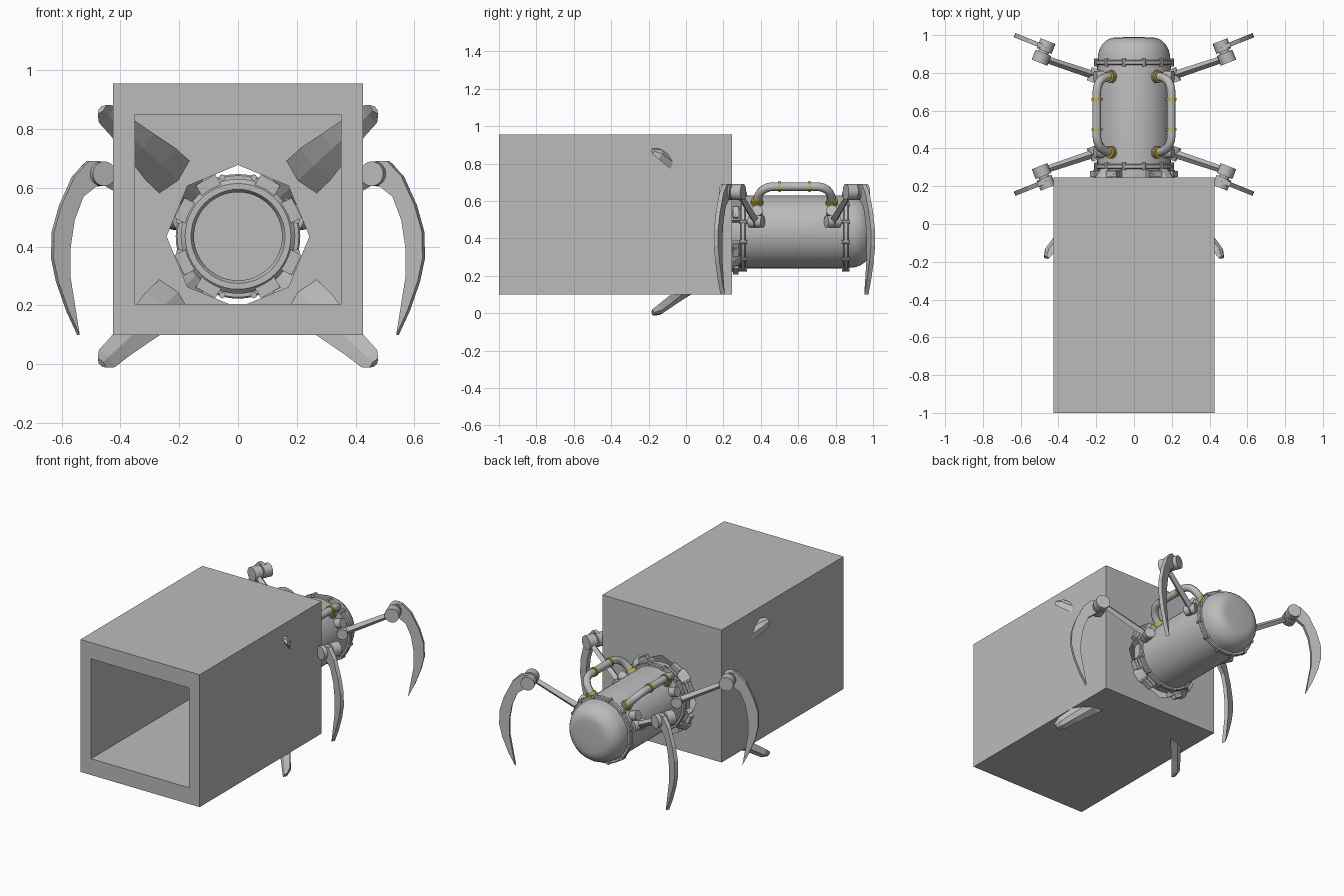
import bpy, bmesh
from math import pi, sin, cos, radians
from mathutils import Vector, Matrix

if "Cube" in bpy.data.objects:
    bpy.data.objects.remove(bpy.data.objects["Cube"])

AXIS_Z = 0.435   # height of the body axis
MID_Y = 0.58     # middle of the body, front and rear legs mirror about it


def material(name, color):
    m = bpy.data.materials.new(name)
    m.use_nodes = True
    m.diffuse_color = color
    m.node_tree.nodes["Principled BSDF"].inputs["Base Color"].default_value = color
    return m


GREY = material("plain grey", (0.5, 0.5, 0.5, 1))
YELLOW = material("band yellow", (0.62, 0.46, 0.02, 1))


def finish(bm, name, mat=GREY, smooth=True):
    bmesh.ops.recalc_face_normals(bm, faces=bm.faces)
    mesh = bpy.data.meshes.new(name)
    bm.to_mesh(mesh)
    bm.free()
    mesh.materials.append(mat)
    if smooth:
        mesh.polygons.foreach_set("use_smooth", [True] * len(mesh.polygons))
        mesh.set_sharp_from_angle(angle=radians(35))
    ob = bpy.data.objects.new(name, mesh)
    bpy.context.collection.objects.link(ob)
    return ob


def rod(bm, a, b, r, segs=20, r2=None):
    a, b = Vector(a), Vector(b)
    turn = (b - a).to_track_quat('Z', 'Y').to_matrix().to_4x4()
    bmesh.ops.create_cone(bm, cap_ends=True, segments=segs, radius1=r, radius2=r2 or r,
                          depth=(b - a).length, matrix=Matrix.Translation((a + b) / 2) @ turn)


def box(bm, lo, hi, matrix=Matrix()):
    lo, hi = Vector(lo), Vector(hi)
    bmesh.ops.create_cube(bm, size=1, matrix=matrix @ Matrix.Translation((lo + hi) / 2)
                          @ Matrix.Diagonal((*(hi - lo), 1)))


def skin(bm, rings, closed=True):
    """Join rings of points with quads and cap both ends."""
    vs = [[bm.verts.new(p) for p in ring] for ring in rings]
    n = len(vs[0])
    for r0, r1 in zip(vs, vs[1:]):
        for i in range(n):
            j = (i + 1) % n
            bm.faces.new((r0[i], r0[j], r1[j], r1[i]))
    bm.faces.new(vs[0])
    bm.faces.new(vs[-1])


def polar(r, angle, y):
    return Vector((r * cos(angle), y, AXIS_Z + r * sin(angle)))


def lathe(bm, profile, segs=48):
    skin(bm, [[polar(r, 2 * pi * i / segs, y) for i in range(segs)] for r, y in profile])


# Open-fronted housing with an octagonal hole in its back wall
bm = bmesh.new()
box(bm, (-0.426, -1, 0.10), (0.426, 0.245, 0.955))
housing = finish(bm, "housing", smooth=False)
bm = bmesh.new()
box(bm, (-0.35, -1.1, 0.205), (0.35, 0.16, 0.85))
room_cutter = finish(bm, "room_cutter", smooth=False)
bm = bmesh.new()
lathe(bm, [(0.243, 0.1), (0.243, 0.35)], 8)
hole_cutter = finish(bm, "hole_cutter", smooth=False)
bpy.context.view_layer.objects.active = housing
for cutter in (room_cutter, hole_cutter):
    cutter.hide_render = True
    mod = housing.modifiers.new("cut", 'BOOLEAN')
    mod.operation, mod.object, mod.solver = 'DIFFERENCE', cutter, 'EXACT'
    bpy.ops.object.modifier_apply(modifier=mod.name)
    bpy.data.objects.remove(cutter)

# Body: recessed mouth, barrel and rounded rear dome
bm = bmesh.new()
dome = [(0.1 + 0.092 * cos(t * pi / 16), 0.875 + 0.112 * sin(t * pi / 16)) for t in range(9)]
lathe(bm, [(0.02, 0.34), (0.15, 0.34), (0.15, 0.235), (0.16, 0.22), (0.18, 0.22),
           (0.195, 0.235), (0.195, 0.86)] + dome + [(0.05, 0.989)])
finish(bm, "body")

# Bolted flanges at both ends of the barrel
for name, y, n in (("front_flange", 0.305, 12), ("rear_flange", 0.855, 12)):
    bm = bmesh.new()
    lathe(bm, [(0.15, y - 0.013), (0.207, y - 0.013), (0.212, y - 0.008),
               (0.212, y + 0.008), (0.207, y + 0.013), (0.15, y + 0.013)])
    for i in range(n):
        a = 2 * pi * (i + 0.5) / n
        rod(bm, polar(0.207, a, y - 0.02), polar(0.207, a, y + 0.02), 0.011, 8)
    finish(bm, name)

# Four grabber blades spreading forward from the mouth, with hinge brackets
PATH = [(0.20, 0.275, 0.06), (0.26, 0.20, 0.075), (0.36, 0.09, 0.075),
        (0.45, 0.00, 0.06), (0.55, -0.09, 0.045), (0.61, -0.145, 0.04), (0.632, -0.18, 0.022)]
brackets = bmesh.new()
for i, base in enumerate((43, 137, 223, 317)):
    a = radians(base)
    out = Vector((cos(a), 0, sin(a)))
    side = Vector((-sin(a), 0, cos(a)))
    thick = (out + Vector((0, 1, 0))).normalized()
    rings = []
    for r, y, w in PATH:
        c = polar(r, a, y)
        t = thick * min(0.026, w * 0.6)
        rings.append([c + side * w, c + side * w * 0.35 + t, c - side * w * 0.35 + t,
                      c - side * w, c - t * 0.5])
    bm = bmesh.new()
    skin(bm, rings)
    finish(bm, f"grabber_blade_{i + 1}", smooth=False)
    for off in (-17, 17):
        spin = Matrix.Translation((0, 0, AXIS_Z)) @ Matrix.Rotation(-a - radians(off), 4, 'Y')
        box(brackets, (0.17, 0.225, -0.038), (0.222, 0.285, 0.038), spin)
        box(brackets, (0.20, 0.25, -0.03), (0.245, 0.28, 0.03), spin)
    rod(brackets, polar(0.215, a, 0.265) - side * 0.09,
        polar(0.215, a, 0.265) + side * 0.09, 0.016, 12)
finish(brackets, "grabber_brackets")

# Handrail pipes with yellow bands
for sx, label in ((1, "left"), (-1, "right")):
    def at(x, y, z):
        return Vector((sx * x, MID_Y + y, z))
    pts = []
    for s in (-1, 1):
        foot, corner, top = (at(0.113, s * 0.2, 0.58), at(0.197, s * 0.205, 0.677),
                             at(0.197, s * 0.11, 0.677))
        pair = [(foot, corner), (top, top.lerp(corner, 0.6))]
        pts += pair if s < 0 else pair[::-1]
    curve = bpy.data.curves.new(f"{label}_pipe", 'CURVE')
    curve.dimensions = '3D'
    curve.bevel_depth, curve.bevel_resolution, curve.resolution_u = 0.023, 3, 10
    curve.use_fill_caps = True
    curve.materials.append(GREY)
    sp = curve.splines.new('BEZIER')
    sp.bezier_points.add(len(pts) - 1)
    for i, (bp, (co, handle)) in enumerate(zip(sp.bezier_points, pts)):
        bp.handle_left_type = bp.handle_right_type = 'FREE'
        bp.co = co
        away = co.lerp(handle, 0.75)
        bp.handle_left = away if i in (1, 3) else co
        bp.handle_right = away if i in (0, 2) else co
    # straight middle run, bends at either end
    sp.bezier_points[1].handle_right = pts[1][0].lerp(pts[2][0], 0.33)
    sp.bezier_points[2].handle_left = pts[2][0].lerp(pts[1][0], 0.33)
    sp.bezier_points[2].handle_right = pts[2][1]
    sp.bezier_points[3].handle_left = pts[3][0].lerp(pts[3][1], 0.75)
    ob = bpy.data.objects.new(f"{label}_pipe", curve)
    bpy.context.collection.objects.link(ob)
    bands, sockets = bmesh.new(), bmesh.new()
    for s in (-1, 1):
        rod(bands, at(0.197, s * 0.08 - 0.006, 0.677), at(0.197, s * 0.08 + 0.006, 0.677), 0.029)
        foot = at(0.113, s * 0.2, 0.58)
        radial = (foot - at(0, s * 0.2, AXIS_Z)).normalized()
        rod(bands, foot + radial * 0.02, foot + radial * 0.034, 0.031)
        rod(sockets, foot - radial * 0.01, foot + radial * 0.02, 0.034)
    finish(bands, f"{label}_pipe_bands", YELLOW)
    finish(sockets, f"{label}_pipe_sockets")

# Four jointed legs, each ending in a curved blade
OUTLINE = [(0.44, 0.655), (0.465, 0.69), (0.51, 0.692), (0.56, 0.64), (0.605, 0.54),
           (0.63, 0.45), (0.632, 0.36), (0.615, 0.28), (0.58, 0.18), (0.543, 0.10),
           (0.562, 0.22), (0.575, 0.30), (0.575, 0.39), (0.56, 0.49), (0.53, 0.57), (0.48, 0.61)]
for sx, side_name in ((1, "left"), (-1, "right")):
    for sy, end_name in ((1, "rear"), (-1, "front")):
        def at(x, y, z):
            return Vector((sx * x, MID_Y + sy * (y - MID_Y), z))
        label = f"{end_name}_{side_name}"
        axle = Vector((-0.37 * sx, 0.93 * sy, 0))
        bm = bmesh.new()
        hip, knee = at(0.205, 0.785, 0.49), at(0.49, 0.88, 0.648)
        rod(bm, at(0.14, 0.775, 0.475), hip, 0.026)
        rod(bm, hip - axle * 0.038, hip - axle * 0.003, 0.033)
        rod(bm, hip + axle * 0.003, hip + axle * 0.036, 0.033)
        rod(bm, at(0.15, 0.78, 0.53), at(0.205, 0.78, 0.55), 0.03)
        rod(bm, hip, knee, 0.022, 4, 0.018)
        rod(bm, knee - axle * 0.028, knee + axle * 0.028, 0.044)
        rod(bm, knee, knee + axle * 0.09, 0.028)
        rod(bm, knee + axle * 0.038, knee + axle * 0.095, 0.042)
        finish(bm, f"{label}_leg")
        bm = bmesh.new()
        skin(bm, [[at(x, 0.943 + (x - 0.49) * 0.4, z) + axle * t for x, z in OUTLINE]
                  for t in (-0.012, 0.012)])
        finish(bm, f"{label}_leg_blade", smooth=False)
